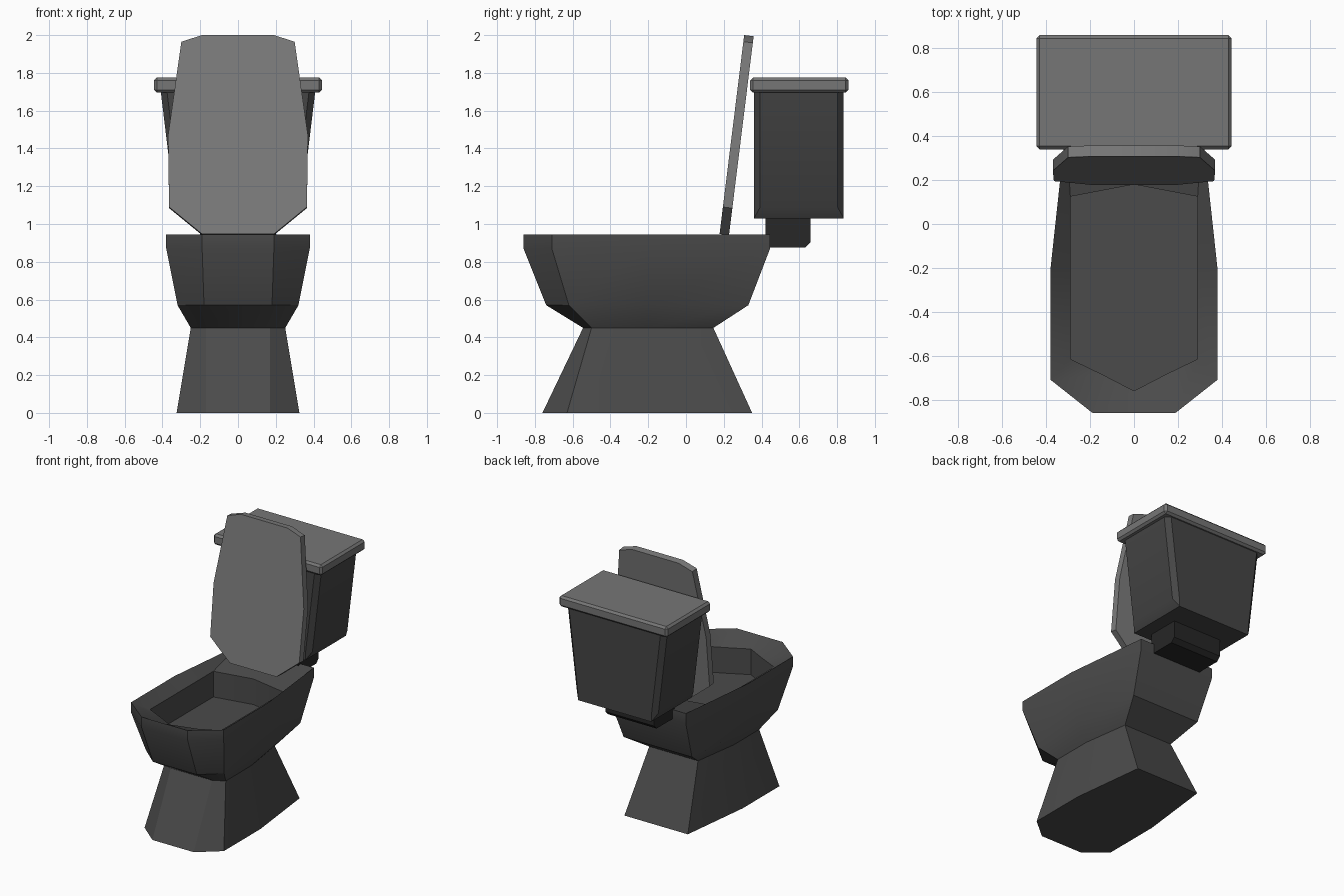
import bpy, bmesh, math

if "Cube" in bpy.data.objects:
    bpy.data.objects.remove(bpy.data.objects["Cube"])


def finish(name, bm, shade):
    """Turn a bmesh into a smooth object with sharp creases and a dark grey finish."""
    bmesh.ops.remove_doubles(bm, verts=bm.verts, dist=0.0005)
    bmesh.ops.recalc_face_normals(bm, faces=bm.faces)
    mesh = bpy.data.meshes.new(name)
    bm.to_mesh(mesh)
    bm.free()
    ob = bpy.data.objects.new(name, mesh)
    bpy.context.collection.objects.link(ob)
    mat = bpy.data.materials.new(name + "_grey")
    mat.diffuse_color = (shade, shade, shade, 1)
    mat.use_nodes = True
    mat.node_tree.nodes["Principled BSDF"].inputs["Base Color"].default_value = mat.diffuse_color
    mesh.materials.append(mat)
    bpy.ops.object.select_all(action='DESELECT')
    ob.select_set(True)
    bpy.context.view_layer.objects.active = ob
    bpy.ops.object.shade_smooth_by_angle(angle=math.radians(30))
    return ob


def mirrored(half):
    """Close a half outline (x >= 0) into a full symmetric loop."""
    return half + [(-p[0], *p[1:]) for p in reversed(half) if p[0] > 1e-5]


def loft(name, rings, shade):
    """Skin equal-length rings of 3D points and cap both ends."""
    bm = bmesh.new()
    loops = [[bm.verts.new(p) for p in ring] for ring in rings]
    n = len(loops[0])
    for a, b in zip(loops, loops[1:]):
        for i in range(n):
            j = (i + 1) % n
            bm.faces.new((a[i], a[j], b[j], b[i]))
    bm.faces.new(loops[0])
    bm.faces.new(loops[-1])
    return finish(name, bm, shade)


def box(lo, hi):
    bm = bmesh.new()
    bmesh.ops.create_cube(bm, size=1)
    for v in bm.verts:
        v.co = [lo[k] if v.co[k] < 0 else hi[k] for k in range(3)]
    return bm


# Pedestal and bowl: stacked outlines from the floor up, then down inside the basin
def outline(z, front, fx, corner, width, back, bx):
    return mirrored([(0, front, z), (fx, front, z), (width, corner, z),
                     (width, -0.2, z), (bx, back, z), (0, back, z)])


def basin(z):
    return mirrored([(0, -0.76, z), (0.145, -0.685, z), (0.29, -0.615, z),
                     (0.29, -0.2, z), (0.29, 0.125, z), (0, 0.18, z)])


loft("bowl_and_pedestal", [
    outline(0.00, -0.76, 0.17, -0.63, 0.325, 0.35, 0.26),
    outline(0.45, -0.545, 0.17, -0.50, 0.25, 0.145, 0.20),
    outline(0.57, -0.74, 0.18, -0.62, 0.32, 0.33, 0.28),
    outline(0.87, -0.86, 0.19, -0.71, 0.38, 0.445, 0.31),
    outline(0.945, -0.86, 0.19, -0.71, 0.38, 0.445, 0.31),
    basin(0.88),
    basin(0.69),
], 0.07)

# Raised seat lid, leaning back
lid_half = [(0.19, 0.947), (0.365, 1.09), (0.37, 1.47), (0.30, 1.965), (0.19, 2.0)]


def lid_ring(dy, dz):
    return mirrored([(x, 0.178 + 0.13 * (z - 0.95) / 1.05 + dy, z + dz)
                     for x, z in lid_half])


loft("seat_lid", [lid_ring(0, 0), lid_ring(0.05, -0.006)], 0.2)


# Tank: tapered, with chamfered corners and chamfered lower side edges
def tank_ring(z, x, c):
    y0, y1 = 0.36, 0.835
    return mirrored([(x - c, y0, z), (x, y0 + c, z), (x, y1 - c, z), (x - c, y1, z)])


loft("tank", [
    tank_ring(1.03, 0.30, 0),
    tank_ring(1.09, 0.335, 0.033),
    tank_ring(1.71, 0.41, 0.033),
], 0.06)

# Tank cover
bm = box((-0.445, 0.34, 1.695), (0.445, 0.86, 1.775))
bmesh.ops.bevel(bm, geom=bm.edges[:], offset=0.015, segments=1, affect='EDGES')
finish("tank_cover", bm, 0.18)

# Neck joining the tank to the bowl
bm = box((-0.20, 0.42, 0.875), (0.20, 0.66, 1.04))
edge = [e for e in bm.edges if all(v.co.y > 0.6 and v.co.z < 0.9 for v in e.verts)]
bmesh.ops.bevel(bm, geom=edge, offset=0.03, segments=1, affect='EDGES')
finish("tank_neck", bm, 0.02)
